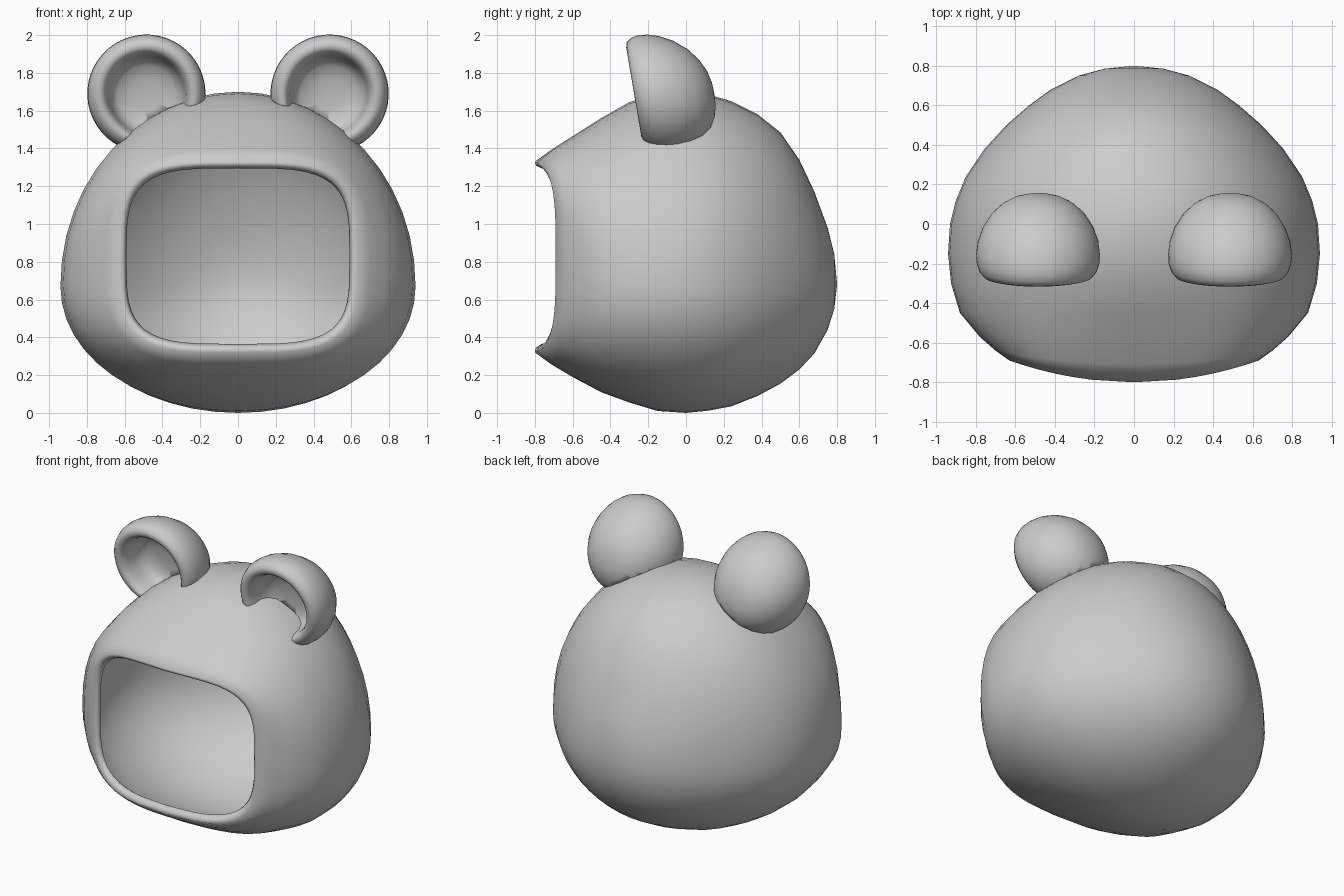
import bpy, bmesh, math
from math import sin, cos, pi

if "Cube" in bpy.data.objects:
    bpy.data.objects.remove(bpy.data.objects["Cube"])

SEG = 48

# Body sections front to back: y, sideways bow, half width, top, bottom, widest z, squareness
ROWS = [
    (-0.80, 0.11, 0.63, 1.33, 0.32, 0.82, 3.8),
    (-0.71, 0.07, 0.70, 1.395, 0.255, 0.79, 3.2),
    (-0.60, 0.03, 0.78, 1.465, 0.19, 0.75, 2.7),
    (-0.45, 0.00, 0.88, 1.56, 0.11, 0.71, 2.3),
    (-0.30, 0.00, 0.925, 1.645, 0.055, 0.68, 2.1),
    (-0.15, 0.00, 0.94, 1.69, 0.01, 0.67, 2.03),
    (0.00, 0.00, 0.93, 1.70, 0.00, 0.67, 2.0),
    (0.12, 0.00, 0.90, 1.685, 0.012, 0.67, 2.0),
    (0.24, 0.00, 0.85, 1.65, 0.035, 0.67, 2.0),
    (0.38, 0.00, 0.755, 1.58, 0.09, 0.67, 2.0),
    (0.50, 0.00, 0.645, 1.485, 0.155, 0.67, 2.0),
    (0.60, 0.00, 0.53, 1.34, 0.23, 0.67, 2.0),
    (0.68, 0.00, 0.42, 1.17, 0.315, 0.67, 2.0),
    (0.75, 0.00, 0.28, 0.98, 0.44, 0.675, 2.0),
    (0.785, 0.00, 0.15, 0.84, 0.55, 0.68, 2.0),
]


def section(row, inset=0.0):
    y, bow, w, top, bot, zc, n = row
    y -= inset * max(0.0, y) / 0.8
    w, top, bot = w - inset, top - inset, bot + inset
    pts = []
    for i in range(SEG):
        a = 2 * pi * i / SEG
        u = math.copysign(abs(cos(a)) ** (2 / n), cos(a))
        v = math.copysign(abs(sin(a)) ** (2 / n), sin(a))
        z = zc + v * ((top - zc) if v > 0 else (zc - bot))
        pts.append((u * w, y + bow * u * u, z))
    return pts


def loft(name, start, rings, end):
    """Skin a list of rings, closed by a pole point at each end."""
    bm = bmesh.new()
    loops = [[bm.verts.new(p) for p in r] for r in rings]
    for a, b in zip(loops, loops[1:]):
        for i in range(SEG):
            j = (i + 1) % SEG
            bm.faces.new((a[i], a[j], b[j], b[i]))
    for pole, ring in ((start, loops[0]), (end, loops[-1])):
        p = bm.verts.new(pole)
        for i in range(SEG):
            bm.faces.new((ring[i], ring[(i + 1) % SEG], p))
    bmesh.ops.recalc_face_normals(bm, faces=bm.faces)
    for f in bm.faces:
        f.smooth = True
    me = bpy.data.meshes.new(name)
    bm.to_mesh(me)
    bm.free()
    ob = bpy.data.objects.new(name, me)
    bpy.context.collection.objects.link(ob)
    return ob


# Hollow head: outer skin, rolled rim of the opening, inner skin
T = 0.03
outer = [section(r) for r in reversed(ROWS)]
lip = [section((-0.795, 0.11, 0.605, 1.31, 0.345, 0.82, 3.8)),
       section((-0.765, 0.10, 0.59, 1.295, 0.365, 0.82, 3.8)),
       section((-0.73, 0.08, 0.61, 1.315, 0.345, 0.81, 3.6))]
inner = [section(r, T) for r in ROWS[2:]]
loft("hollow_head", (0, 0.80, 0.68), outer + lip + inner, (0, 0.80 - T, 0.68))

# Hidden solid that trims the ears where they meet the head
cutter = loft("ear_trim_helper", (0, -0.78, 0.82),
              [section(r, 0.015) for r in ROWS], (0, 0.785, 0.68))
cutter.hide_render = True
cutter.hide_set(True)

# Ear cup profile, back dome to rim to hollow: radius, depth
PROFILE = [(0.06, 0.147), (0.12, 0.132), (0.18, 0.10), (0.235, 0.05), (0.28, -0.02),
           (0.305, -0.09), (0.313, -0.15), (0.310, -0.20), (0.296, -0.24),
           (0.272, -0.268), (0.245, -0.275), (0.222, -0.26), (0.207, -0.22),
           (0.197, -0.16), (0.18, -0.11), (0.15, -0.08), (0.08, -0.065)]
CX, CZ, LEAN = 0.485, 1.69, 0.17
TILT = math.radians(25)


def ear_ring(k, r, d):
    pts = []
    for i in range(SEG):
        a = 2 * pi * i / SEG
        x, z = r * cos(a), r * sin(a)
        if z < 0 and k > 10:      # the hollow runs down into the head
            z *= 1.12
        dx = x * cos(TILT) + z * sin(TILT)
        dz = -x * sin(TILT) + z * cos(TILT)
        pts.append((CX + dx, d - LEAN * dz, CZ + dz))
    return pts


ears = loft("ears", (CX, 0.15, CZ),
            [ear_ring(k, r, d) for k, (r, d) in enumerate(PROFILE)], (CX, -0.062, CZ))
trim = ears.modifiers.new("trim", 'BOOLEAN')
trim.operation = 'DIFFERENCE'
trim.solver = 'EXACT'
trim.object = cutter
mirror = ears.modifiers.new("mirror", 'MIRROR')
mirror.use_axis = (True, False, False)
mirror.use_mirror_merge = False
